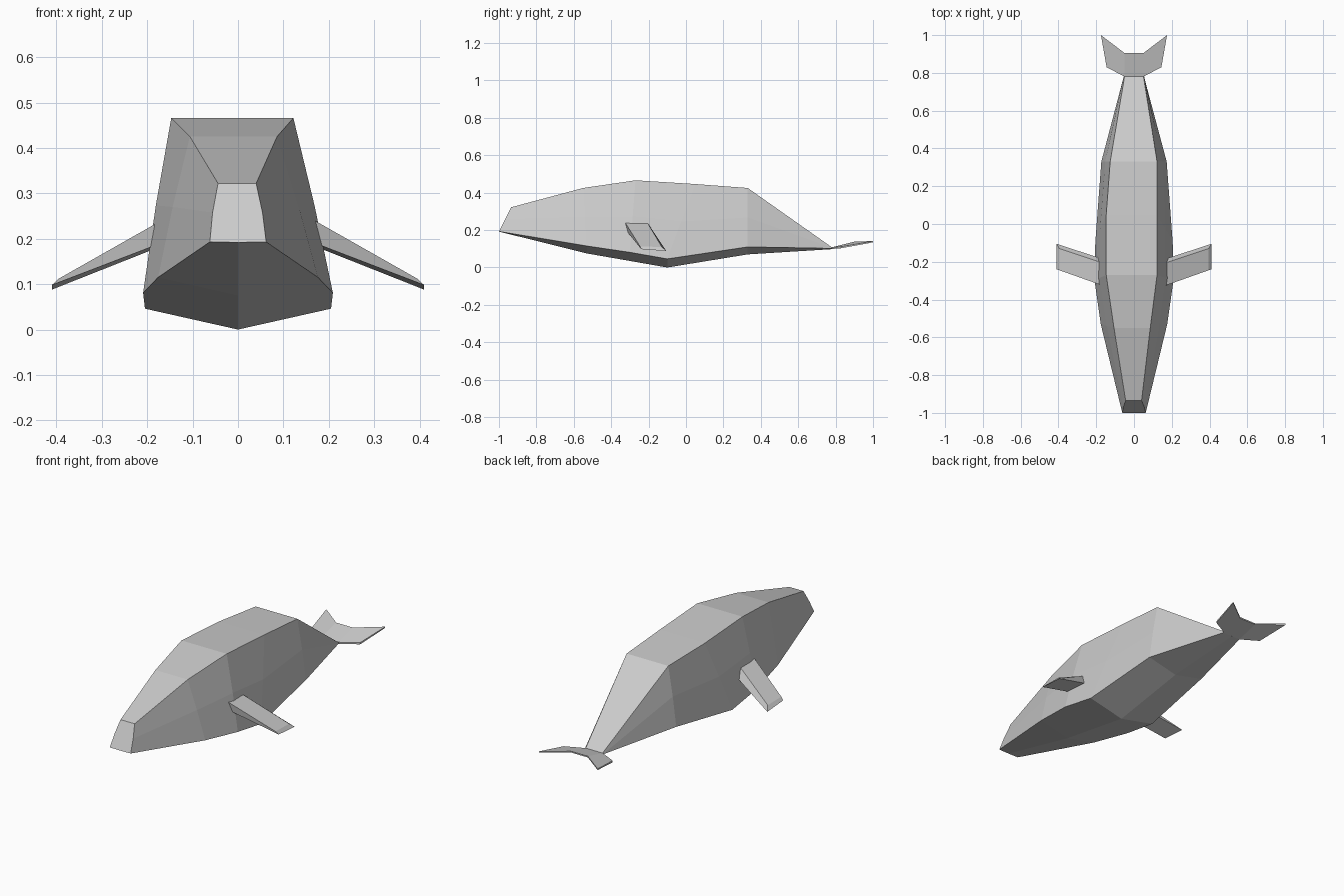
import bpy, bmesh

if "Cube" in bpy.data.objects:
    bpy.data.objects.remove(bpy.data.objects["Cube"])


def loft(name, rings):
    """Skin a list of equal-length closed rings and cap both ends."""
    bm = bmesh.new()
    rows = [[bm.verts.new(p) for p in ring] for ring in rings]
    n = len(rows[0])
    for a, b in zip(rows, rows[1:]):
        for i in range(n):
            j = (i + 1) % n
            bm.faces.new((a[i], a[j], b[j], b[i]))
    bm.faces.new(rows[0])
    bm.faces.new(rows[-1])
    bmesh.ops.recalc_face_normals(bm, faces=bm.faces)
    mesh = bpy.data.meshes.new(name)
    bm.to_mesh(mesh)
    bm.free()
    obj = bpy.data.objects.new(name, mesh)
    bpy.context.collection.objects.link(obj)
    return obj


# Body stations: top y, left x, right x, z | lower edge y, half width, z | keel z
stations = [
    (-0.935, -0.044, 0.040, 0.322, -1.00, 0.062, 0.193, 0.192),
    (-0.55, -0.106, 0.086, 0.425, -0.53, 0.176, 0.115, 0.075),
    (-0.27, -0.147, 0.122, 0.466, -0.30, 0.209, 0.081, 0.035),
    (0.05, -0.147, 0.122, 0.446, -0.10, 0.205, 0.046, 0.000),
    (0.33, -0.126, 0.122, 0.425, 0.33, 0.173, 0.110, 0.070),
    (0.78, -0.050, 0.050, 0.108, 0.78, 0.053, 0.102, 0.098),
]


def body_ring(s):
    ty, xl, xr, tz, ly, w, lz, kz = s
    my, mz = (ty + ly) / 2, (tz + lz) / 2
    return [(xl, ty, tz), (xr, ty, tz), ((xr + w) / 2 + 0.003, my, mz), (w, ly, lz),
            (0, ly, kz), (-w, ly, lz), ((xl - w) / 2 - 0.003, my, mz)]


loft("body", [body_ring(s) for s in stations])

# Side flippers, tapering down and out
root = [(0.155, -0.33, 0.248), (0.155, -0.21, 0.245), (0.165, -0.185, 0.185), (0.165, -0.315, 0.192)]
tip = [(0.395, -0.245, 0.112), (0.395, -0.13, 0.11), (0.41, -0.105, 0.088), (0.41, -0.24, 0.098)]
for side, name in ((1, "right_flipper"), (-1, "left_flipper")):
    loft(name, [[(side * x, y, z) for x, y, z in ring] for ring in (root, tip)])

# Tail fluke: flat centre and two swept lobes (x, front y, front z, back y, back z)
fluke = [(0.05, 0.78, 0.104, 0.905, 0.136), (0.145, 0.83, 0.108, 1.0, 0.138)]
rings = []
for side, spans in ((-1, fluke[::-1]), (1, fluke)):
    for x, fy, fz, by, bz in spans:
        bx = x + (0.03 if x > 0.1 else 0)
        rings.append([(side * x, fy, fz + 0.004), (side * bx, by, bz + 0.003),
                      (side * bx, by, bz - 0.004), (side * x, fy, fz - 0.005)])
loft("tail_fluke", rings)
